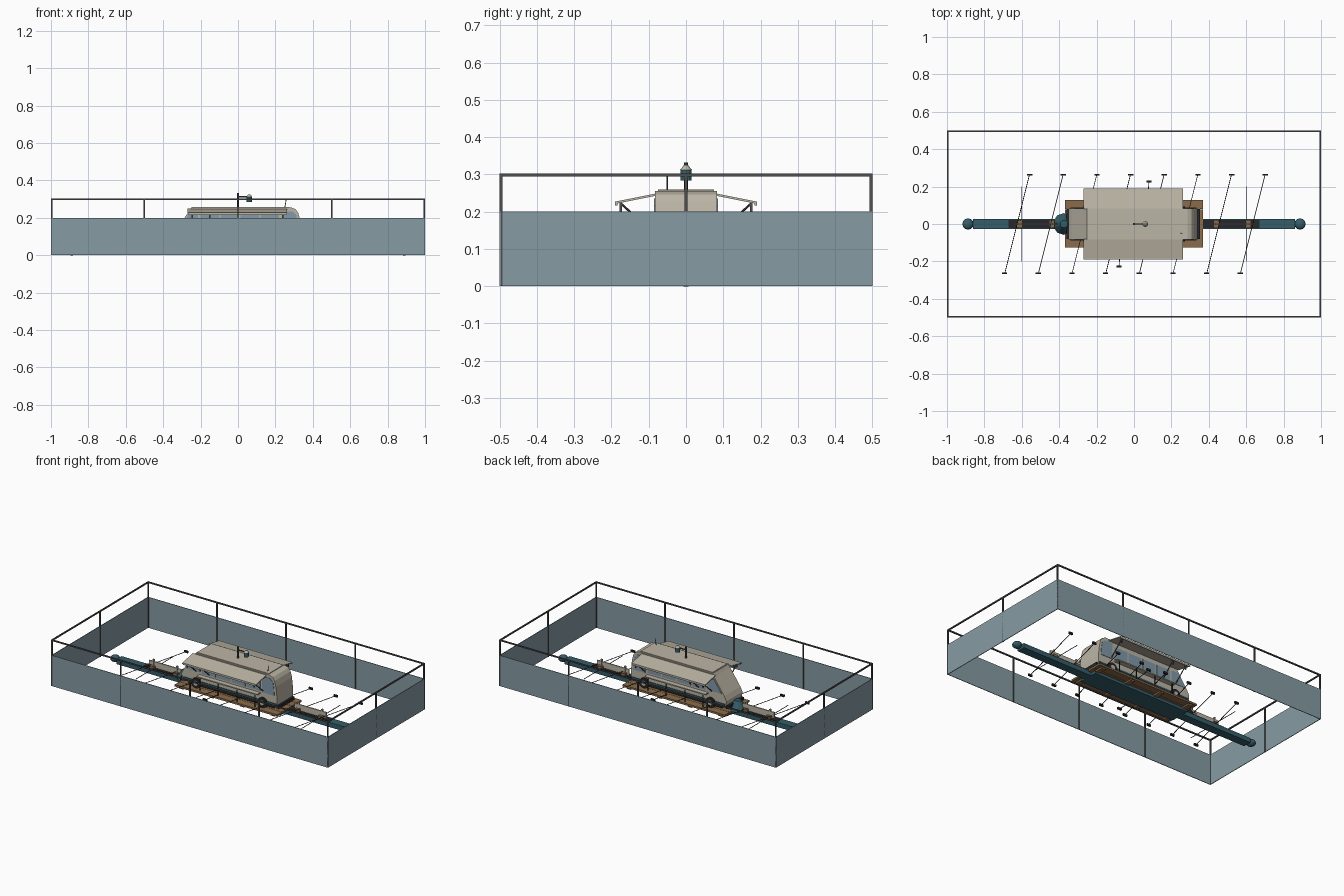
import bpy, math
from mathutils import Vector

if "Cube" in bpy.data.objects:
    bpy.data.objects.remove(bpy.data.objects["Cube"])


def mat(name, c):
    m = bpy.data.materials.new(name)
    m.diffuse_color = (*c, 1)
    m.use_nodes = True
    m.node_tree.nodes["Principled BSDF"].inputs["Base Color"].default_value = m.diffuse_color
    return m


WALL = mat("slate_blue", (.24, .33, .37))
RAIL = mat("dark_metal", (.08, .08, .08))
BLACK = mat("black", (.02, .02, .025))
TEAL = mat("teal", (.035, .11, .14))
WOOD = mat("wood", (.26, .15, .07))
CREAM = mat("cream", (.50, .46, .38))
GLASS = mat("glass", (.22, .32, .40))


def mesh(name, verts, faces, m):
    me = bpy.data.meshes.new(name)
    me.from_pydata(verts, [], faces)
    ob = bpy.data.objects.new(name, me)
    bpy.context.collection.objects.link(ob)
    me.materials.append(m)
    return ob


def box(name, x, y, z, m):
    """Box from (min, max) ranges."""
    v = [(a, b, c) for a in x for b in y for c in z]
    f = [(0, 1, 3, 2), (4, 6, 7, 5), (0, 4, 5, 1), (2, 3, 7, 6), (0, 2, 6, 4), (1, 5, 7, 3)]
    return mesh(name, v, f, m)


def prism(name, pts, y0, y1, m):
    """Extrude an xz profile along y."""
    n = len(pts)
    v = [(x, y0, z) for x, z in pts] + [(x, y1, z) for x, z in pts]
    f = [tuple(range(n)), tuple(range(2 * n - 1, n - 1, -1))]
    f += [(i, i + n, (i + 1) % n + n, (i + 1) % n) for i in range(n)]
    return mesh(name, v, f, m)


def rod(name, a, b, r, m, r2=None, sides=8):
    a, b = Vector(a), Vector(b)
    d = b - a
    bpy.ops.mesh.primitive_cone_add(vertices=sides, radius1=r, radius2=r if r2 is None else r2,
                                    depth=d.length, location=(a + b) / 2)
    ob = bpy.context.object
    ob.name = name
    ob.rotation_euler = d.to_track_quat('Z', 'Y').to_euler()
    ob.data.materials.append(m)
    return ob


# enclosure: wall panels, posts and top rail
t = .004
for s in (-1, 1):
    box("long_wall", (-1, 1), sorted((s * .5, s * (.5 - t))), (0, .2), WALL)
    box("end_wall", sorted((s, s * (1 - t))), (-.5, .5), (0, .2), WALL)
    box("long_rail", (-1, 1), sorted((s * .5, s * .492)), (.294, .302), RAIL)
    box("end_rail", sorted((s, s * .992)), (-.5, .5), (.294, .302), RAIL)
    for x in (-.996, -.5, 0, .5, .996):
        box("rail_post", (x - .004, x + .004), (s * .496 - .004, s * .496 + .004), (0, .3), RAIL)
    box("end_post", (s * .996 - .004, s * .996 + .004), (-.004, .004), (0, .3), RAIL)

# long narrow hull with round ends
box("hull_beam", (-.86, .86), (-.028, .028), (0, .03), TEAL)
box("hull_centre", (-.35, .35), (-.065, .065), (0, .018), TEAL)
for s in (-1, 1):
    bpy.ops.mesh.primitive_uv_sphere_add(segments=12, ring_count=8, radius=.03, location=(s * .888, 0, .02))
    e = bpy.context.object
    e.name = "hull_end_ball"
    e.scale.z = .7
    e.data.materials.append(TEAL)
    # walkway with a thin board and timber supports
    box("walkway", sorted((s * .37, s * .67)), (-.022, .022), (.03, .036), BLACK)
    box("centre_board", sorted((s * .41, s * .64)), (-.004, .004), (.036, .075), CREAM)
    for x in (.44, .61):
        box("board_support", (s * x - .015, s * x + .015), (-.022, .022), (.036, .05), WOOD)
        box("board_post", (s * x - .005, s * x + .005), (-.006, .006), (.05, .088), CREAM)
    rod("cross_bar", (s * .6, -.2, .035), (s * .6, .2, .035), .002, BLACK)
rod("bow_cone", (-.375, 0, .03), (-.375, 0, .085), .058, TEAL, .02, 10)

# oars, one crossing bar per pair with blades at both tips
for k in range(8):
    x = -.625 + .18 * k
    rod("oar_pair", (x - .065, -.26, .05), (x + .065, .26, .05), .0022, BLACK, sides=6)
    for s in (-1, 1):
        cx, cy = x + s * .067, s * .263
        box("oar_blade", (cx - .014, cx + .014), (cy - .005, cy + .005), (.044, .057), BLACK)
for s in (-1, 1):
    rod("side_arm", (s * .07, s * .1, .04), (s * .08, s * .225, .05), .0022, BLACK, sides=6)
    box("side_arm_tip", (s * .08 - .014, s * .08 + .014), (s * .227 - .005, s * .227 + .005), (.044, .057), BLACK)

# plank deck with an open frame under it
for i in range(5):
    y = -.125 + i * .051
    box("deck_plank", (-.37, .37), (y, y + .049), (.022, .034), WOOD)
for x in (-.33, -.11, .11, .33):
    box("deck_beam", (x - .015, x + .015), (-.115, .12), (.012, .022), WOOD)

# van body: sloped nose at -x, rounded tail at +x
profile = [(-.345, .055), (-.35, .10), (-.335, .13), (-.262, .235), (-.25, .255), (.285, .255),
           (.308, .246), (.322, .226), (.332, .19), (.34, .12), (.338, .055)]
prism("van_body", profile, -.083, .083, CREAM)
box("van_chassis", (-.31, .31), (-.07, .07), (.04, .056), BLACK)
box("roof_plate", (-.245, .275), (-.075, .075), (.255, .259), CREAM)

for s in (-1, 1):
    def side(a, b):
        return sorted((s * a, s * b))
    # side glazing, sill, counter and skirt
    prism("cab_window", [(-.318, .14), (-.262, .22), (-.215, .22), (-.215, .14)], s * .08, s * .0855, GLASS)
    prism("tail_window", [(.235, .13), (.235, .235), (.29, .235), (.312, .215), (.318, .18), (.322, .13)],
          s * .08, s * .0855, GLASS)
    for i in range(4):
        x = -.2 + i * .107
        box("side_window", (x, x + .098), side(.08, .0855), (.135, .215), GLASS)
    box("counter_shelf", (-.22, .22), side(.083, .115), (.117, .124), CREAM)
    box("side_trim", (-.34, .335), side(.08, .087), (.07, .08), TEAL)
    for x in (-.2, -.07, .07, .2):
        rod("shelf_leg", (x, s * .108, .034), (x, s * .108, .117), .003, BLACK)
    # wheels
    for x in (-.24, .24):
        rod("wheel", (x, s * .065, .066), (x, s * .094, .066), .033, BLACK, sides=16)
        rod("hub", (x, s * .09, .066), (x, s * .097, .066), .016, CREAM, sides=12)
    # awning: thin sloped sheet, front lip and struts
    y0, y1 = s * .08, s * .19
    v = [(x, y, z) for x in (-.27, .262) for y, z in ((y0, .249), (y1, .227), (y1, .221), (y0, .243))]
    mesh("awning", v, [(0, 1, 2, 3), (7, 6, 5, 4), (0, 4, 5, 1), (1, 5, 6, 2), (2, 6, 7, 3), (3, 7, 4, 0)], CREAM)
    box("awning_lip", (-.265, .258), side(.184, .19), (.216, .228), CREAM)
    for x in (-.245, -.15, .24):
        rod("awning_strut", (x, s * .176, .223), (x, s * .084, .14), .003, RAIL)
        box("strut_bracket", (x - .004, x + .004), side(.172, .178), (.198, .224), RAIL)

# nose and tail fittings
box("front_bumper", (-.362, -.342), (-.08, .08), (.05, .07), BLACK)
box("rear_bumper", (.335, .352), (-.08, .08), (.05, .07), BLACK)

# roof mast with arm and horn
rod("mast", (0, 0, .255), (0, 0, .332), .006, RAIL)
rod("mast_arm", (0, 0, .312), (.06, 0, .312), .004, RAIL)
rod("lamp_body", (.06, 0, .284), (.06, 0, .312), .015, TEAL, sides=12)
rod("lamp_cap", (.06, 0, .312), (.06, 0, .325), .016, CREAM, .006, 12)
rod("aerial", (.25, -.05, .255), (.258, -.05, .298), .002, RAIL, sides=6)
